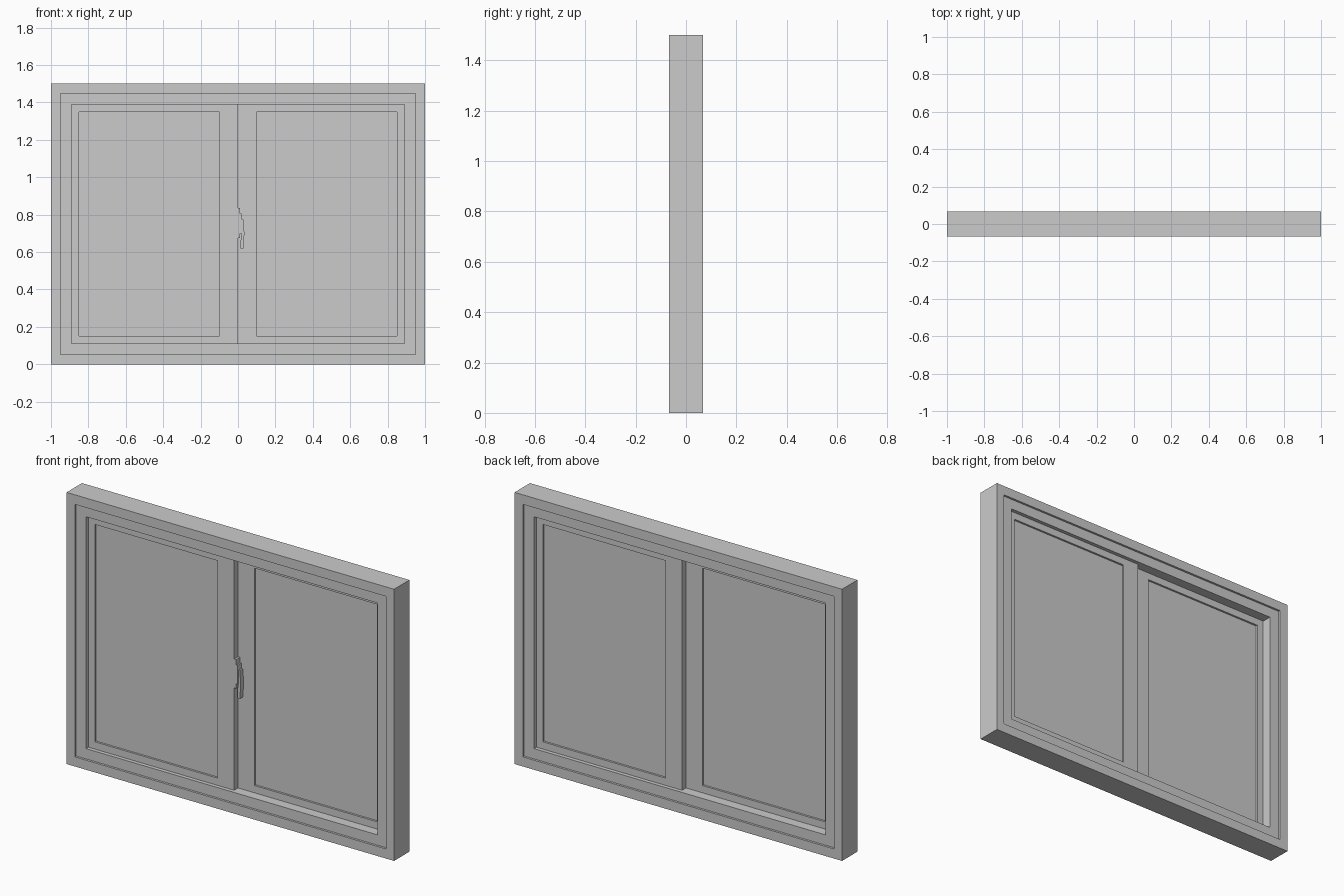
import bpy, bmesh

if "Cube" in bpy.data.objects:
    bpy.data.objects.remove(bpy.data.objects["Cube"])


def finish(name, bm):
    bmesh.ops.recalc_face_normals(bm, faces=bm.faces)
    mesh = bpy.data.meshes.new(name)
    bm.to_mesh(mesh)
    bm.free()
    obj = bpy.data.objects.new(name, mesh)
    bpy.context.collection.objects.link(obj)
    return obj


def prism(name, points, y0, y1):
    """Extrude an x-z outline from y0 to y1."""
    bm = bmesh.new()
    face = bm.faces.new([bm.verts.new((x, y0, z)) for x, z in points])
    ext = bmesh.ops.extrude_face_region(bm, geom=[face])
    verts = [g for g in ext["geom"] if isinstance(g, bmesh.types.BMVert)]
    bmesh.ops.translate(bm, verts=verts, vec=(0, y1 - y0, 0))
    return finish(name, bm)


def corners(r):
    x0, x1, z0, z1 = r
    return [(x0, z0), (x1, z0), (x1, z1), (x0, z1)]


def loop_frame(name, sections):
    """Closed rectangular frame: sections is a list of (rectangle, y) around the profile."""
    bm = bmesh.new()
    rings = [[bm.verts.new((x, y, z)) for x, z in corners(r)] for r, y in sections]
    for a, b in zip(rings, rings[1:] + rings[:1]):
        for i in range(4):
            j = (i + 1) % 4
            bm.faces.new((a[i], a[j], b[j], b[i]))
    return finish(name, bm)


D = 0.067      # half depth of outer frame
STEP = 0.055   # recessed inner step
S = 0.034      # sash thickness
outer = (-1, 1, 0, 1.5)
mid = (-0.95, 0.95, 0.053, 1.447)
inner = (-0.89, 0.89, 0.11, 1.39)

# Outer frame with a shallow step on both faces
loop_frame("outer_frame", [(outer, -D), (mid, -D), (mid, -STEP), (inner, -STEP),
                           (inner, STEP), (mid, STEP), (mid, D), (outer, D)])

# Two sliding sashes on neighbouring tracks, each with a glass pane
for side, x0, x1, g0, g1, y0 in (("left", -0.94, 0, -0.85, -0.1, -S),
                                 ("right", 0, 0.94, 0.1, 0.85, 0)):
    rim = (x0, x1, 0.06, 1.44)
    hole = (g0, g1, 0.15, 1.35)
    loop_frame(side + "_sash", [(rim, y0), (hole, y0), (hole, y0 + S), (rim, y0 + S)])
    prism(side + "_glass", corners(hole), y0 + 0.011, y0 + S - 0.011)

# Latch at the meeting stile: stepped keeper and hanging lever
prism("latch_keeper", [(0, 0.835), (0.012, 0.835), (0.012, 0.805), (0.02, 0.805),
                       (0.022, 0.70), (0.012, 0.70), (0.012, 0.675), (0, 0.675)], -S, 0)
prism("latch_lever", [(0.018, 0.775), (0.03, 0.775), (0.034, 0.70), (0.03, 0.62),
                      (0.014, 0.62), (0.014, 0.66), (0.02, 0.70)], -0.026, 0)
